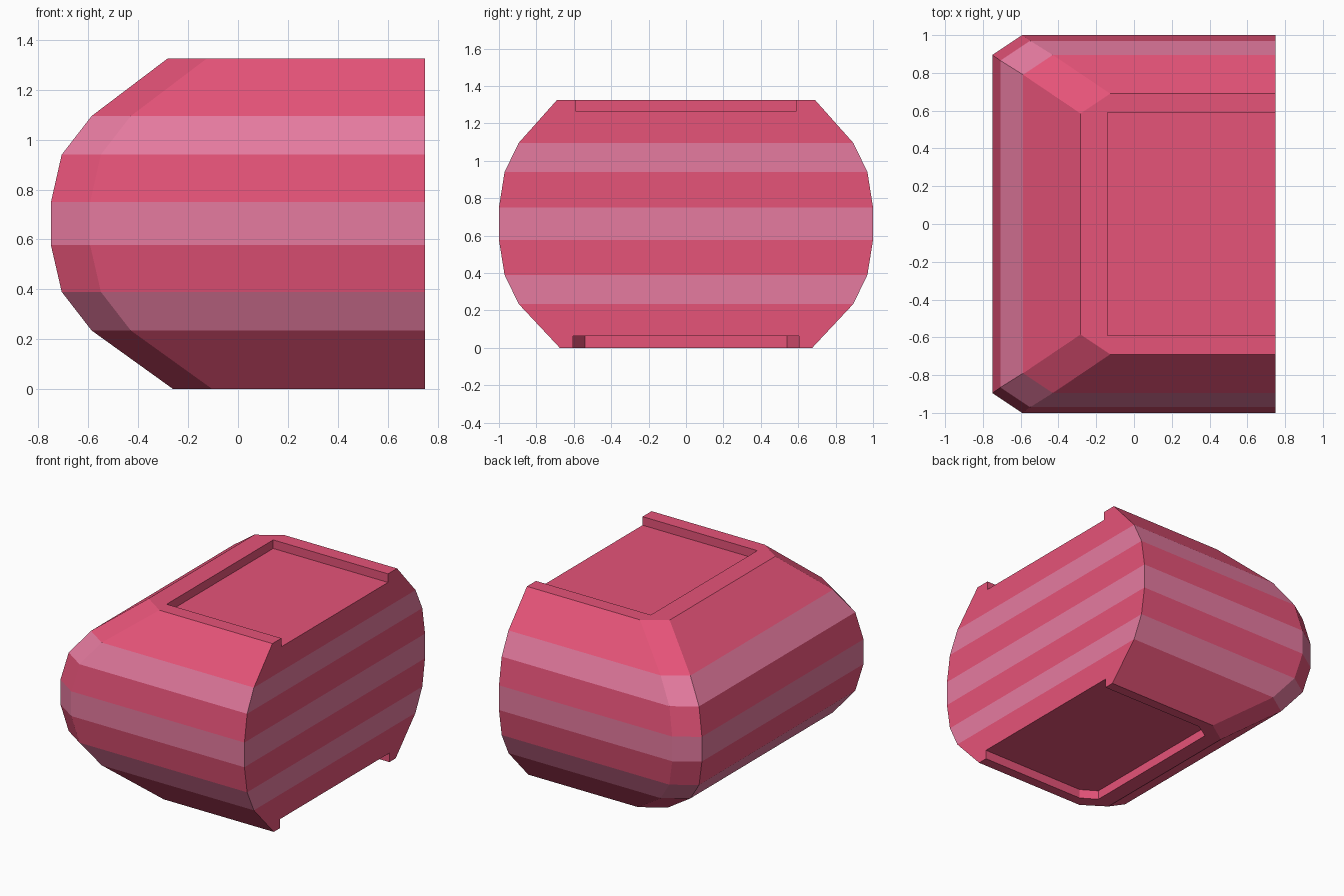
import bpy, bmesh

if "Cube" in bpy.data.objects:
    bpy.data.objects.remove(bpy.data.objects["Cube"])

END = 0.75            # flat cut end of the barrel
CX, CY = 0.157, 0.105  # corner chamfer size


def material(name, color):
    m = bpy.data.materials.new(name)
    m.diffuse_color = (*color, 1)
    m.use_nodes = True
    m.node_tree.nodes["Principled BSDF"].inputs["Base Color"].default_value = m.diffuse_color
    return m


pink = material("pink", (0.79, 0.087, 0.19))
light = material("light_pink", (0.79, 0.197, 0.35))


def outline(left, half, end, cx, cy):
    """Rectangle with the two left corners chamfered."""
    side = [(end, half), (left + cx, half), (left, half - cy)]
    if cx == 0:
        side = side[:2]
    return side + [(x, -y) for x, y in reversed(side)]


def loft(name, rings, mats, stripes=False):
    """Join (z, outline) rings into a closed solid."""
    bm = bmesh.new()
    loops = [[bm.verts.new((x, y, z)) for x, y in pts] for z, pts in rings]
    bm.faces.new(loops[0])
    bm.faces.new(loops[-1])
    n = len(loops[0])
    for band, (a, b) in enumerate(zip(loops, loops[1:])):
        for i in range(n):
            j = (i + 1) % n
            f = bm.faces.new((a[i], a[j], b[j], b[i]))
            f.material_index = band % 2 if stripes else 0
    bmesh.ops.recalc_face_normals(bm, faces=bm.faces)
    me = bpy.data.meshes.new(name)
    bm.to_mesh(me)
    bm.free()
    for m in mats:
        me.materials.append(m)
    ob = bpy.data.objects.new(name, me)
    bpy.context.collection.objects.link(ob)
    return ob


# Barrel body: z, left x, half width for each band edge
profile = [(0, -0.26, 0.675), (0.235, -0.587, 0.895), (0.39, -0.707, 0.97),
           (0.577, -0.75, 1.0), (0.75, -0.75, 1.0), (0.94, -0.707, 0.97),
           (1.095, -0.587, 0.895), (1.325, -0.283, 0.69)]
body = loft("barrel_half",
            [(z, outline(x, y, END, CX, CY)) for z, x, y in profile],
            (pink, light), stripes=True)

# Shallow recesses in the top and bottom, open at the cut end
cutters = [
    ("top_recess", 1.265, 1.5, outline(-0.14, 0.59, 1.0, 0, 0)),
    ("bottom_recess", -0.2, 0.063, outline(-0.15, 0.605, 1.0, 0.105, 0.065)),
]
bpy.context.view_layer.objects.active = body
for name, z0, z1, pts in cutters:
    cutter = loft(name, [(z0, pts), (z1, pts)], (pink, light))
    cutter.hide_render = True
    mod = body.modifiers.new(name, "BOOLEAN")
    mod.operation = "DIFFERENCE"
    mod.solver = "EXACT"
    mod.object = cutter
    bpy.ops.object.modifier_apply(modifier=name)
    bpy.data.objects.remove(cutter)
